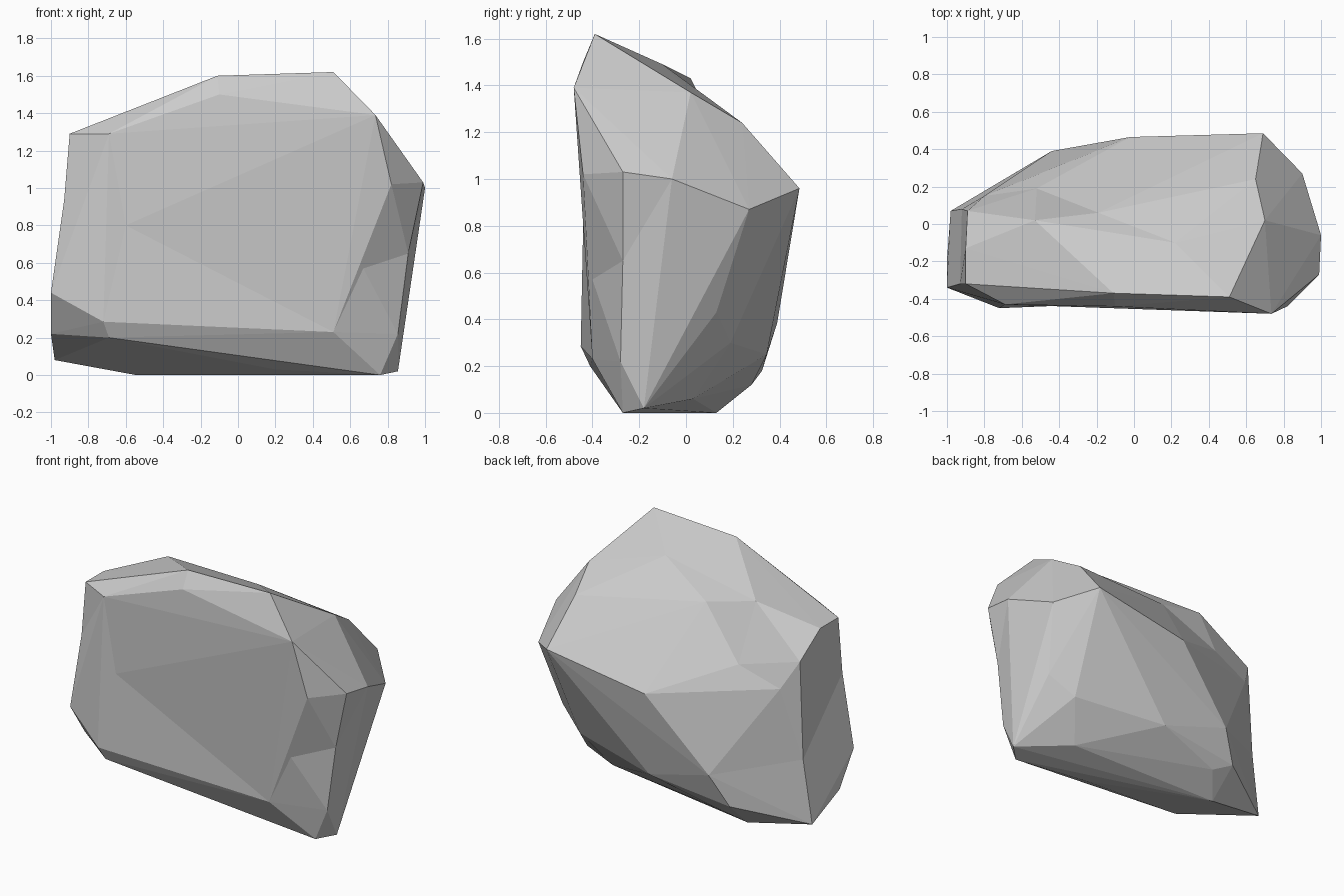
import bpy
import bmesh
from mathutils import Vector

default_cube = bpy.data.objects.get("Cube")
if default_cube:
    bpy.data.objects.remove(default_cube, do_unlink=True)

HEART = Vector((0, 0, 0.8))  # middle of the stone


def make_material(name, colour):
    material = bpy.data.materials.new(name)
    material.use_nodes = True
    material.diffuse_color = colour
    shader = next(n for n in material.node_tree.nodes if n.type == "BSDF_PRINCIPLED")
    shader.inputs["Base Color"].default_value = colour
    shader.inputs["Roughness"].default_value = 0.9
    return material


def wrap(corners, lifts):
    """Hull the lifted corners; return the mesh, its corner verts and the buried ones."""
    bm = bmesh.new()
    verts = [bm.verts.new(HEART + (corner - HEART) * lift)
             for corner, lift in zip(corners, lifts)]
    hull = bmesh.ops.convex_hull(bm, input=verts)
    spare = set(hull["geom_interior"] + hull["geom_unused"])
    buried = [i for i, vert in enumerate(verts) if vert in spare]
    return bm, verts, buried


def total_bend(bm):
    """How sharply the whole surface folds, weighted by the length of each fold."""
    bm.normal_update()
    return sum(edge.calc_length() * edge.calc_face_angle(0) for edge in bm.edges)


def relax_facets(bm, passes=15):
    """Swap facet diagonals wherever that makes the surface fold less."""
    best = total_bend(bm)
    for step in range(passes):
        before = best
        for index in range(len(bm.edges)):
            bm.edges.ensure_lookup_table()
            edge = bm.edges[index]
            tips = [v for face in edge.link_faces for v in face.verts
                    if v not in edge.verts]
            if len(tips) != 2 or bm.edges.get(tips):
                continue
            turned = bmesh.ops.rotate_edges(bm, edges=[edge], use_ccw=False)["edges"]
            bend = total_bend(bm)
            if bend < best - 1e-5:
                best = bend
            else:
                bmesh.ops.rotate_edges(bm, edges=turned, use_ccw=True)
        if best == before:
            break


def chiselled_stone(name, regions, dents, material):
    """Wrap flat facets round every corner, then sink the dents back in."""
    corners = [Vector(corner) for region in regions + [dents] for corner in region]
    lifts = [1.0] * (len(corners) - len(dents)) + [1.03] * len(dents)

    # Raise buried corners little by little until all of them carry facets
    bm, verts, buried = wrap(corners, lifts)
    for attempt in range(60):
        if not buried:
            break
        bm.free()
        for i in buried:
            lifts[i] += 0.01
        bm, verts, buried = wrap(corners, lifts)

    # Settle each corner at its true place and lay the facets flat
    for vert, corner in zip(verts, corners):
        vert.co = corner
    bmesh.ops.delete(bm, geom=[verts[i] for i in buried], context="VERTS")
    bmesh.ops.triangulate(bm, faces=list(bm.faces))
    bmesh.ops.recalc_face_normals(bm, faces=list(bm.faces))
    relax_facets(bm)
    mesh = bpy.data.meshes.new(name)
    bm.to_mesh(mesh)
    bm.free()
    mesh.materials.append(material)
    stone = bpy.data.objects.new(name, mesh)
    bpy.context.collection.objects.link(stone)
    return stone


# Broad front slab and its chamfered lower lip
front = [(-.1, -.44, 1.5), (-.69, -.43, 1.29), (.735, -.48, 1.39), (.82, -.44, 1.02),
         (.51, -.4, .23), (-.72, -.45, .285), (-.69, -.41, .2)]

# Sloping crown
crown = [(.51, -.39, 1.62), (-.11, -.37, 1.6), (.22, -.1, 1.49),
         (-.53, .02, 1.43), (.7, .02, 1.37), (.65, .24, 1.24)]

# Narrow end towards +x
left_end = [(.99, -.27, 1.03), (1, -.06, 1), (.9, .27, .87),
            (.855, -.28, .22), (.82, .13, .43)]

# Narrow end towards -x
right_end = [(-.9, -.32, 1.29), (-.9, -.13, 1.29), (-.89, .07, 1.14),
             (-1, -.34, .44), (-1, -.19, .22)]

# Back ridge and the undercut beneath it
back = [(.69, .485, .96), (-.02, .465, .845), (-.44, .39, .385),
        (.03, .345, .25), (-.55, .325, .18), (-.42, .28, .12), (.65, .19, .3)]

# Small footprint on the ground
base = [(.855, -.18, .02), (.76, -.27, 0), (.52, .03, .06),
        (-.98, .07, .08), (-.545, .13, 0)]

# Shallow dents in the front, the ends, the back and the lower lip
dents = [(-.6, -.43, .8), (-.93, -.32, .93), (-.19, .06, 1.35), (-.92, .08, .5),
         (-.8, .15, .965), (-.52, .19, 1.07), (.67, -.4, .57), (.91, -.27, .65),
         (.2, -.23, .03)]

stone_grey = make_material("stone grey", (0.6, 0.6, 0.6, 1))
chiselled_stone("boulder", [front, crown, left_end, right_end, back, base],
                dents, stone_grey)
